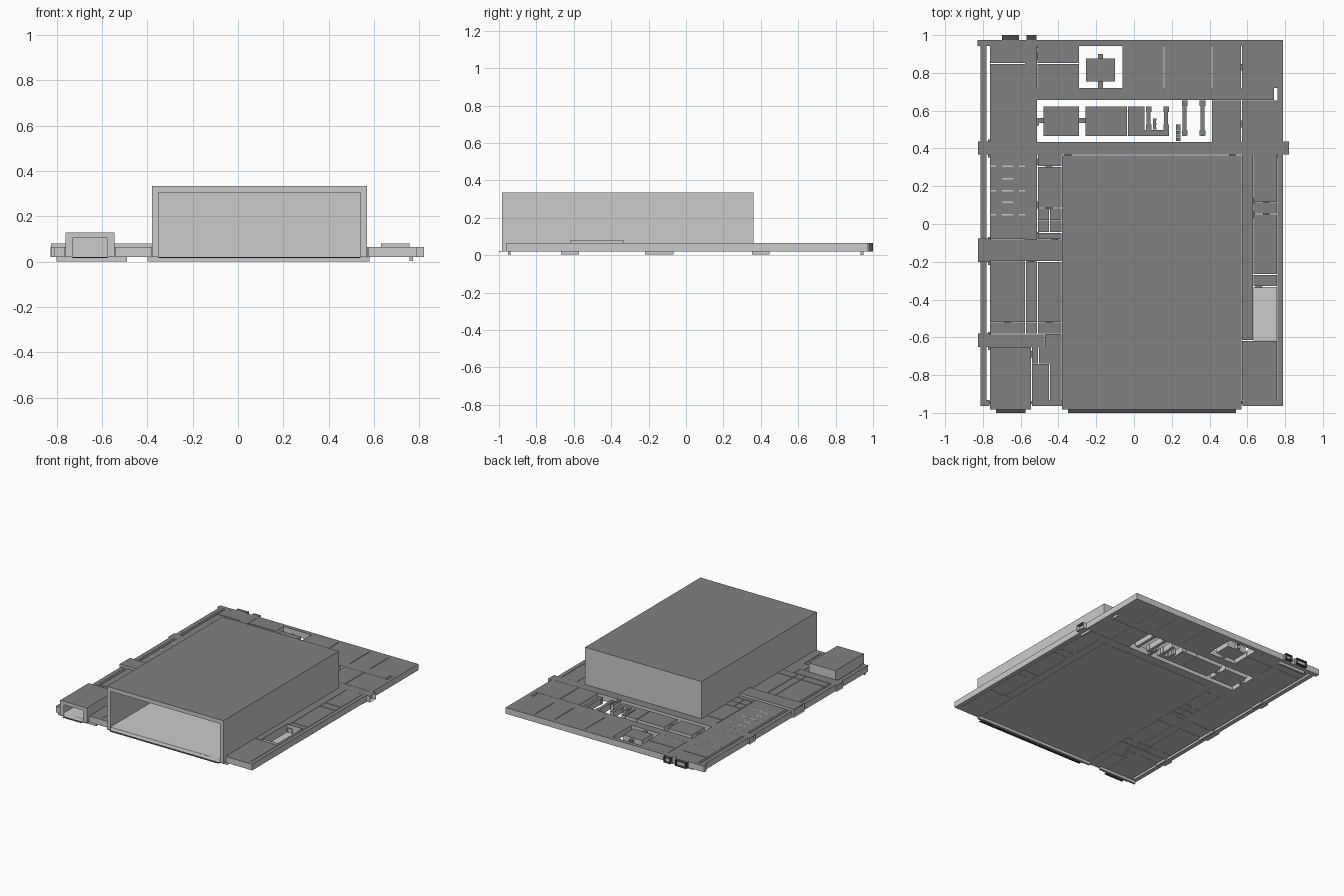
import bpy, bmesh

if "Cube" in bpy.data.objects:
    bpy.data.objects.remove(bpy.data.objects["Cube"])

FLOOR, CEIL, DOOR = 0.02, 0.065, 0.055
GAP = 0.0025         # half of the space left between neighbouring rooms
FACES = {'b': (0, 1, 2, 3), 't': (4, 7, 6, 5), 'f': (0, 4, 5, 1),
         'k': (3, 2, 6, 7), 'l': (0, 3, 7, 4), 'r': (1, 5, 6, 2)}


def grey(name, v):
    m = bpy.data.materials.new(name)
    m.diffuse_color = (v, v, v, 1)
    m.use_nodes = True
    m.node_tree.nodes["Principled BSDF"].inputs["Base Color"].default_value = m.diffuse_color
    return m


PALE, CEILING, FRAME = grey("pale", 0.8), grey("ceiling", 0.22), grey("frame", 0.07)


def shell(name, x0, x1, y0, y1, z1=CEIL, omit='', z0=FLOOR, inward=True, wall=PALE, top=CEILING):
    """Room shell seen from inside; omit drops bottom/top/front/k(back)/left/right."""
    bm = bmesh.new()
    vs = [bm.verts.new((x, y, z)) for z in (z0, z1)
          for x, y in ((x0, y0), (x1, y0), (x1, y1), (x0, y1))]
    for key, idx in FACES.items():
        if key not in omit:
            f = bm.faces.new([vs[i] for i in idx])
            f.material_index = int(key == 't')
            if not inward:
                f.normal_flip()
    return finish(name, bm, wall, top)


def finish(name, bm, *mats):
    me = bpy.data.meshes.new(name)
    bm.to_mesh(me)
    bm.free()
    for m in mats:
        me.materials.append(m)
    ob = bpy.data.objects.new(name, me)
    bpy.context.collection.objects.link(ob)
    return ob


def column(name, x0, x1, ys, z1=CEIL):
    """Stack of rooms between successive y walls."""
    for i, (a, b) in enumerate(zip(ys, ys[1:])):
        shell(f"{name}_{i + 1}", x0, x1, a + GAP, b - GAP, z1)


def row(name, y0, y1, xs):
    """Line of rooms between successive x walls."""
    for i, (a, b) in enumerate(zip(xs, xs[1:])):
        shell(f"{name}_{i + 1}", a + GAP, b - GAP, y0, y1)


def gate_front(name, x0, x1, z1, a0, a1, ztop, y):
    """Front wall with a large opening, plus a thin sill in front of it."""
    bm = bmesh.new()
    outer = [(x0, FLOOR), (x0, z1), (x1, z1), (x1, FLOOR)]
    inner = [(a0, FLOOR), (a0, ztop), (a1, ztop), (a1, FLOOR)]
    p, q = [[bm.verts.new((x, y, z)) for x, z in pts] for pts in (outer, inner)]
    for i in range(3):
        bm.faces.new((p[i], p[i + 1], q[i + 1], q[i]))
    finish(name, bm, PALE)
    shell(name + "_sill", a0, a1, y - 0.017, y, FLOOR, z0=FLOOR - 0.003,
          inward=False, wall=FRAME, top=FRAME)


# main hall and garage, both open to the front
shell("main_hall", -0.38, 0.57, -0.983, 0.362, 0.335, 'f')
gate_front("hall_gate", -0.38, 0.57, 0.335, -0.35, 0.54, 0.305, -0.983)
shell("garage", -0.762, -0.545, -0.983, -0.652, 0.13, 'f')
gate_front("garage_gate", -0.762, -0.545, 0.13, -0.73, -0.575, 0.105, -0.983)

# perimeter walls, broken where the hall and garage pass through
shell("wall_left", -0.812, -0.78, -0.963, 0.973)
shell("wall_right", 0.76, 0.79, -0.963, 0.973)
shell("wall_back", -0.828, 0.79, 0.942, 0.973)
for i, (a, b) in enumerate(((-0.812, -0.765), (-0.54, -0.382), (0.575, 0.79))):
    shell(f"wall_front_{i + 1}", a, b, -0.963, -0.932)

# cross corridors
shell("corridor_rear", -0.762, 0.74, 0.657, 0.72)
shell("corridor_middle", -0.8, 0.8, 0.368, 0.433, omit='lr')
shell("corridor_west", -0.8, -0.382, -0.197, -0.083, 0.08, 'l')
shell("corridor_garage", -0.8, -0.475, -0.65, -0.585, omit='l')

# vestibules where corridors leave the building, with sunken thresholds
for i, (s, y0, y1, z) in enumerate(((-1, 0.37, 0.435, CEIL), (1, 0.37, 0.435, CEIL),
                                    (-1, -0.2, -0.08, 0.08), (-1, -0.65, -0.583, CEIL))):
    x = sorted((s * 0.764, 0.82 if s > 0 else -0.826))
    shell(f"vestibule_{i + 1}", *x, y0 - 0.002, y1 + 0.002, z, 'lr')
    x = sorted((s * 0.757, s * 0.772))
    shell(f"side_threshold_{i + 1}", *x, y0 - 0.018, y1 + 0.012, FLOOR, z0=0.003, inward=False)
for n, a, b, y in (("hall", -0.4, 0.58, -0.945), ("garage", -0.8, -0.49, -0.945),
                   ("rear", -0.72, -0.5, 0.94)):
    shell(n + "_threshold", a, b, y - 0.008, y + 0.008, FLOOR, z0=0, inward=False)

# rear exits with dark door frames
for n, a, b in (("wide", -0.7, -0.61), ("narrow", -0.57, -0.515)):
    shell(n + "_exit_passage", a, b, 0.935, 0.975, CEIL, 'fk')
    shell(n + "_exit_outer", a, b, 0.975, 1.0, CEIL, 'fk', wall=FRAME, top=FRAME)
    shell(n + "_exit_inner", a + 0.006, b - 0.006, 0.975, 1.0, CEIL - 0.006, 'fk',
          z0=FLOOR + 0.006, wall=FRAME, top=FRAME)
    shell(n + "_exit_door", a, b, 0.978, 0.985)

# west wing: outer rooms and the passage beside them
column("west_rear_room", -0.762, -0.576, (0.718, 0.85, 0.944))
column("west_mid_room", -0.762, -0.576, (0.431, 0.659))
column("west_washroom", -0.762, -0.576, (-0.083, 0.37))
column("west_front_room", -0.762, -0.576, (-0.583, -0.52, -0.197))
for i, (a, b) in enumerate(((0.72, 0.942), (0.433, 0.657), (-0.083, 0.368))):
    shell(f"west_passage_{i + 1}", -0.576, -0.513, a, b, omit='fk')
column("west_front_passage", -0.572, -0.513, (-0.583, -0.52, -0.197))

# washroom stalls
for i, y in enumerate((0.305, 0.24, 0.175, 0.115, 0.05)):
    for a, b in ((-0.76, -0.73), (-0.7, -0.64), (-0.61, -0.578)):
        if i % 2 == 0 or a == -0.7:
            shell(f"stall_wall_{i + 1}", a, b, y - 0.004, y + 0.004, CEIL + 0.0005, inward=False,
                  top=PALE)

# rooms between the passage and the hall
column("inner_room", -0.508, -0.384, (0.305, 0.371))
column("inner_store", -0.508, -0.384, (0.085, 0.305))
for k, (a, b) in enumerate(((-0.508, -0.449), (-0.444, -0.384))):
    column(f"small_cell_{k + 1}", a, b, (-0.046, 0.02, 0.085))
column("inner_lobby", -0.508, -0.384, (-0.083, -0.046))
column("inner_front_room", -0.508, -0.384, (-0.583, -0.52, -0.2))
shell("inner_booth", -0.5, -0.415, -0.29, -0.232, omit='bt', inward=False)
shell("garage_office", -0.541, -0.45, -0.932, -0.742)
shell("garage_lobby", -0.541, -0.508, -0.738, -0.652)
shell("garage_side_room", -0.504, -0.384, -0.738, -0.652)
shell("garage_end_room", -0.472, -0.384, -0.652, -0.583)
shell("garage_store", -0.445, -0.384, -0.932, -0.738)

# rear row of rooms around a small court
column("rear_west_room", -0.51, -0.29, (0.718, 0.85, 0.944))
row("rear_room", 0.72, 0.942, (-0.064, 0.158, 0.412, 0.57, 0.763))
shell("court_cabin", -0.255, -0.1, 0.755, 0.877)
for n, a, b in (("front", 0.72, 0.755), ("rear", 0.877, 0.9)):
    shell("court_cabin_door_" + n, -0.19, -0.165, a, b, DOOR, 'fk')

# middle court: service core, lockers and slim ducts
shell("core_room_west", -0.48, -0.29, 0.467, 0.623)
row("core_room", 0.467, 0.623, (-0.259, -0.035, 0.059))
for i, x in enumerate((-0.495, -0.273)):
    shell(f"core_door_{i + 1}", x - 0.017, x + 0.017, 0.535, 0.56, DOOR, 'lr')
shell("core_base", 0.055, 0.185, 0.467, 0.498)
for i, (a, b, y0, y1) in enumerate(((0.063, 0.092, 0.498, 0.623), (0.155, 0.185, 0.498, 0.623),
                                    (0.253, 0.283, 0.467, 0.655), (0.348, 0.378, 0.467, 0.655))):
    shell(f"duct_{i + 1}", a + 0.004, b - 0.004, y0, y1)
    for y in (y0 + 0.015, y1 - 0.015):
        shell(f"duct_{i + 1}_collar", a, b, y - 0.014, y + 0.014)
for i in range(5):
    shell(f"step_{i + 1}", 0.1, 0.12 - 0.003 * (i % 2), 0.5 + i * 0.012, 0.511 + i * 0.012)
    shell(f"locker_{i + 1}", 0.222, 0.245, 0.44 + i * 0.018, 0.456 + i * 0.018)
row("mid_east_room", 0.435, 0.655, (0.411, 0.57, 0.763))

# east wing
shell("east_passage", 0.572, 0.63, -0.613, 0.368)
column("east_room", 0.633, 0.757, (-0.33, -0.268, 0.052, 0.115, 0.37))
shell("skylight_room", 0.632, 0.758, -0.618, -0.333, 0.08, 't')
shell("east_front_room", 0.572, 0.757, -0.932, -0.62)

# doorways joining rooms across the wall gaps
across_y = ((-0.45, 0.37), (-0.45, 0.305), (-0.45, 0.085), (-0.42, -0.08), (-0.45, -0.52),
            (-0.67, -0.52), (-0.59, -0.65), (-0.545, -0.2), (-0.67, 0.435), (0.66, -0.333),
            (0.7, 0.052), (0.7, 0.115), (0.52, 0.367), (0.6, 0.37), (-0.35, 0.367))
across_x = ((-0.51, 0.89), (-0.51, 0.69), (-0.51, 0.54), (-0.51, 0.4), (-0.51, 0.33),
            (-0.51, 0.1), (-0.51, -0.06), (-0.383, -0.14), (-0.05, 0.85), (0.572, 0.83),
            (0.572, 0.69), (0.572, 0.53), (0.572, 0.4), (0.634, 0.12), (0.634, 0.05),
            (-0.54, -0.69), (-0.577, 0.8))
for i, (x, y) in enumerate(across_y):
    shell(f"doorway_y_{i + 1}", x - 0.018, x + 0.018, y - 0.007, y + 0.007, DOOR, 'fk')
for i, (x, y) in enumerate(across_x):
    shell(f"doorway_x_{i + 1}", x - 0.007, x + 0.007, y - 0.018, y + 0.018, DOOR, 'lr')
